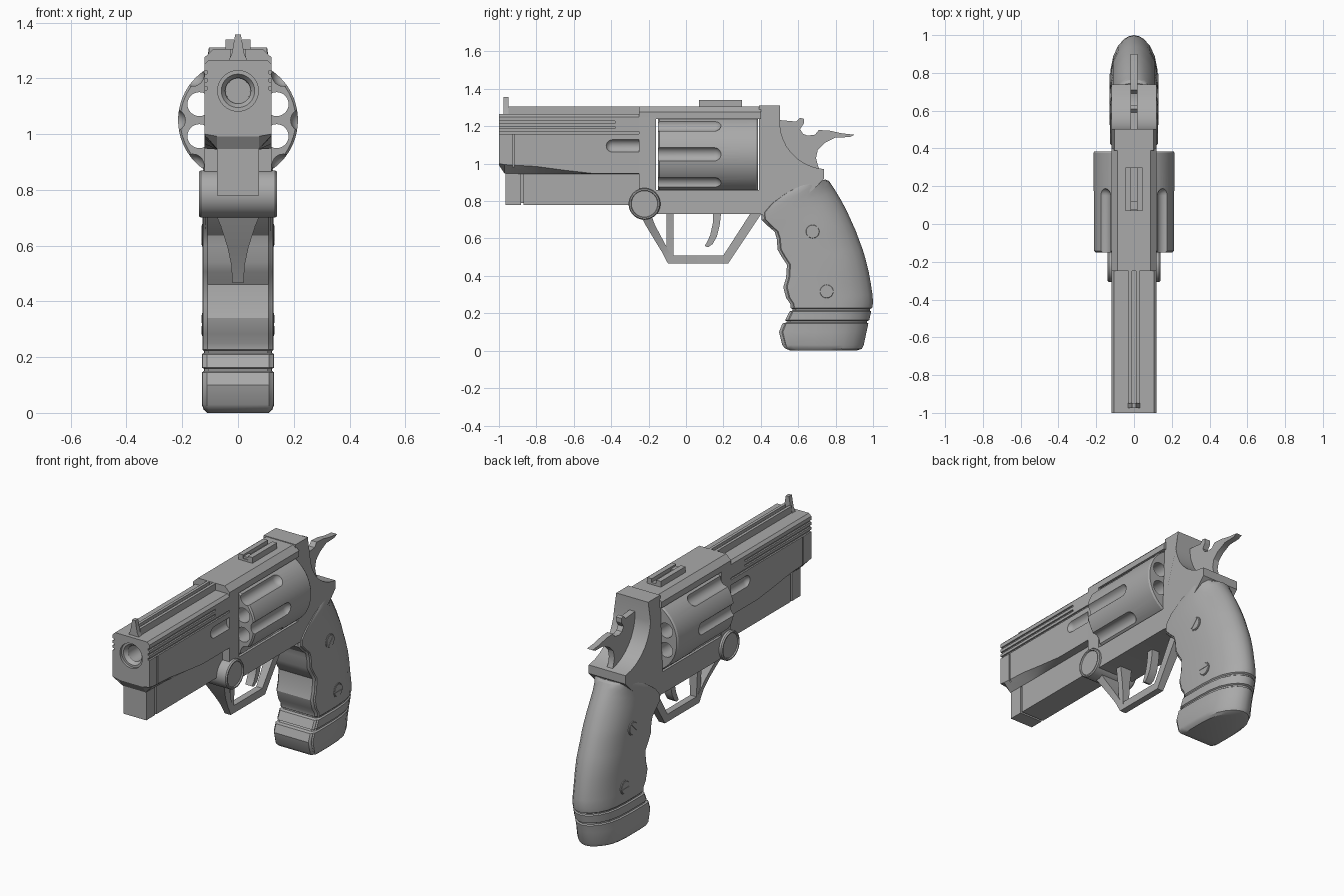
import bpy, bmesh, math
from math import sin, cos, pi

metal = bpy.data.materials.new("grey_metal")
metal.diffuse_color = (0.4, 0.4, 0.4, 1)


def loft(name, loops):
    """Skin a row of closed loops and cap both ends."""
    bm = bmesh.new()
    rings = [[bm.verts.new(p) for p in loop] for loop in loops]
    n = len(rings[0])
    for a, b in zip(rings, rings[1:]):
        for i in range(n):
            j = (i + 1) % n
            bm.faces.new((a[i], a[j], b[j], b[i]))
    bm.faces.new(rings[0])
    bm.faces.new(rings[-1])
    bmesh.ops.recalc_face_normals(bm, faces=bm.faces[:])
    me = bpy.data.meshes.new(name)
    bm.to_mesh(me)
    bm.free()
    me.materials.append(metal)
    ob = bpy.data.objects.new(name, me)
    bpy.context.collection.objects.link(ob)
    return ob


def box(name, x0, x1, y0, y1, z0, z1):
    return loft(name, [[(x0, y, z0), (x1, y, z0), (x1, y, z1), (x0, y, z1)] for y in (y0, y1)])


def side_prism(name, pts, hw):
    return loft(name, [[(x, y, z) for y, z in pts] for x in (-hw, hw)])


def front_prism(name, pts, y0, y1):
    """Half outline (x, z) mirrored in x and pushed along y."""
    full = pts + [(-x, z) for x, z in reversed(pts)]
    return loft(name, [[(x, y, z) for x, z in full] for y in (y0, y1)])


def strip(name, rows):
    return loft(name, [[(-w, a, b), (w, a, b), (w, c, d), (-w, c, d)] for a, b, c, d, w in rows])


def lathe(name, axis, centre, prof, n=32):
    """Profile of (distance, radius) turned round x or y; centre is (y, z) or (x, z)."""
    u, z = centre
    loops = []
    for d, r in prof:
        ring = [(u + r * cos(2 * pi * i / n), z + r * sin(2 * pi * i / n)) for i in range(n)]
        loops.append([(d, p, q) if axis == 'x' else (p, d, q) for p, q in ring])
    return loft(name, loops)


def cut(ob, cutters):
    for c in cutters:
        c.hide_render = True
        m = ob.modifiers.new("cut", 'BOOLEAN')
        m.operation, m.solver, m.object = 'DIFFERENCE', 'EXACT', c
        bpy.context.view_layer.objects.active = ob
        bpy.ops.object.modifier_apply(modifier=m.name)
        bpy.data.objects.remove(c)


def capsule(y0, y1, r):
    """Profile with a round nose at y0, or at y1 when y1 < y0."""
    s = 1 if y1 > y0 else -1
    nose = [(y0 + s * r * (1 - cos(a * pi / 12)), r * sin(a * pi / 12)) for a in (0.4, 1, 2, 3, 4, 5, 6)]
    return nose + [(y1, r)]


# Barrel shroud: the lower shoulder sinks towards the rear
loops = []
for y, shoulder, floor in [(-1, 1.0, .992), (-.97, .995, .947), (-.8, .985, .945),
                           (-.65, .965, .945), (-.5, .948, .945), (-.25, .948, .945)]:
    half = [(.075, floor), (.12, shoulder), (.12, 1.25), (.105, 1.265)]
    loops.append([(x, y, z) for x, z in half + [(-x, z) for x, z in reversed(half)]])
barrel = loft("barrel", loops)
cutters = [lathe("bore_cut", 'y', (0, 1.155),
                 [(-1.05, .073), (-.985, .073), (-.985, .06), (-.965, .046), (-.5, .044)], 40)]
for s in (-1, 1):
    xs = sorted((s * .111, s * .15))
    for z, y1 in ((1.222, -.38), (1.193, -.38), (1.165, -.2)):
        cutters.append(box("groove_cut", *xs, -1.05, y1, z - .006, z + .006))
    cutters.append(box("seam_cut", *xs, -.928, -.918, .9, 1.155))
    cutters.append(lathe("slot_cut", 'y', (s * .135, 1.095), capsule(-.43, -.2, .037), 20))
cut(barrel, cutters)

# Underlug in two pieces with a narrow seam
box("underlug_nose", -.075, .075, -.965, -.882, .78, .96)
box("underlug", -.075, .075, -.87, -.2, .78, .96)
box("underlug_core", -.066, .066, -.9, -.85, .79, .95)

# Top rib, front sight and rear sight
box("rib_base", -.028, .028, -.95, -.24, 1.25, 1.288)
for s in (-1, 1):
    box("rib_rail", *sorted((s * .011, s * .028)), -.95, -.24, 1.25, 1.305)
    box("rear_sight_rail", *sorted((s * .015, s * .045)), .07, .3, 1.3, 1.34)
front_prism("front_sight", [(.035, 1.26), (.022, 1.29), (.01, 1.357)], -.975, -.948)
box("rear_sight_base", -.045, .045, .07, .3, 1.3, 1.318)
box("rear_sight_bar", -.015, .015, .075, .12, 1.3, 1.33)

# Frame: U-shaped side outline, closed by a chamfered top strap
frame = side_prism("frame", [
    (-.25, 1.25), (-.16, 1.25), (-.16, .86), (.39, .86), (.39, 1.31), (.503, 1.31), (.503, 1.2),
    (.508, 1.165), (.52, 1.13), (.535, 1.097), (.557, 1.065), (.592, 1.03), (.637, 1.0),
    (.685, .98), (.739, .97), (.739, .92), (.7, .88), (.5, .7), (.4, .73), (-.25, .73)], .12)
for v in frame.data.vertices:
    if v.co.y > .38 and v.co.z > 1.25:
        v.co.x *= .87
front_prism("top_strap", [(.12, 1.24), (.12, 1.275), (.088, 1.306)], -.25, .4)

# Eight-chamber cylinder with flutes
drum = lathe("cylinder", 'y', (0, 1.05), [(-.15, .207), (-.142, .215), (.375, .215), (.385, .209)], 64)
cutters = []
for i in range(8):
    a = i * pi / 4
    b = a + pi / 8
    cutters.append(lathe("flute_cut", 'y', (.229 * cos(a), 1.05 + .229 * sin(a)),
                         capsule(.19, -.2, .04), 24))
    cutters.append(lathe("chamber_cut", 'y', (.15 * cos(b), 1.05 + .15 * sin(b)),
                         [(-.2, .043), (.45, .043)], 24))
cut(drum, cutters)

# Crane pivot with a raised rim on both ends
half = [(.133, .066), (.133, .07), (.14, .073), (.14, .08), (.133, .085)]
lathe("crane_pivot", 'x', (-.222, .785), [(-d, r) for d, r in half] + half[::-1], 48)

# Trigger guard, its brace and the trigger
strip("trigger_guard", [
    (-.25, .735, -.19, .735, .09), (-.215, .67, -.165, .67, .062), (-.17, .595, -.125, .595, .038),
    (-.13, .53, -.09, .53, .024), (-.096, .465, -.07, .51, .02), (.225, .465, .2, .51, .02),
    (.405, .735, .345, .735, .03)])
strip("guard_brace", [(-.105, .74, -.068, .74, .04), (-.105, .62, -.068, .62, .025),
                      (-.105, .49, -.068, .49, .02)])
strip("trigger", [(.145, .74, .188, .74, .025), (.143, .68, .18, .67, .025), (.13, .62, .165, .61, .025),
                  (.115, .585, .142, .57, .024), (.1, .56, .118, .553, .022)])

# Hammer
side_prism("hammer", [
    (.48, 1.235), (.59, 1.225), (.61, 1.245), (.63, 1.24), (.63, 1.215), (.61, 1.185), (.625, 1.16),
    (.65, 1.15), (.69, 1.155), (.71, 1.18), (.77, 1.176), (.835, 1.162), (.9, 1.155), (.875, 1.142),
    (.8, 1.14), (.74, 1.11), (.705, 1.075), (.695, 1.03), (.705, .99), (.72, .96), (.48, .96)], .018)

# Grip: rows of front edge, back edge (y, z) and half width
rows = [
    (.56, 0, .91, 0, .11), (.53, .012, .94, .01, .123), (.515, .03, .95, .03, .13), (.497, .1, .965, .1, .13),
    (.515, .145, .975, .145, .13), (.535, .15, .967, .15, .122), (.54, .158, .968, .158, .122),
    (.53, .163, .98, .163, .13), (.553, .21, .99, .21, .13), (.57, .215, .983, .215, .122),
    (.57, .222, .983, .222, .122), (.56, .228, .995, .228, .128), (.558, .25, 1, .255, .128),
    (.535, .283, .997, .3, .128), (.52, .34, .988, .36, .128), (.535, .39, .977, .42, .128),
    (.54, .46, .96, .49, .128), (.51, .505, .945, .54, .128), (.49, .54, .93, .58, .128),
    (.485, .6, .908, .64, .128), (.474, .636, .89, .68, .128), (.44, .665, .863, .74, .128),
    (.405, .7, .832, .8, .128), (.405, .735, .802, .85, .128), (.45, .785, .78, .885, .128),
    (.53, .842, .765, .907, .126), (.63, .893, .745, .915, .118)]
section = [(0, .86), (.018, .92), (.032, .93), (.045, .985), (.12, 1), (.4, 1), (.6, .96), (.75, .86),
           (.87, .66), (.95, .42), (.985, .22), (1, 0)]
loops = []
for fy, fz, by, bz, w in rows:
    right = [(w * k, fy + (by - fy) * t, fz + (bz - fz) * t) for t, k in section]
    loops.append(right + [(-x, y, z) for x, y, z in reversed(right[:-1])])
loft("grip", loops)

# Slotted grip screws on both sides
for y, z, ang in ((.677, .637, pi / 4), (.752, .317, 0)):
    screw = lathe("grip_screw", 'x', (y, z), [(-.131, .034), (-.127, .038), (.127, .038), (.131, .034)], 32)
    c, s = cos(ang), sin(ang)
    slot = [(y + u * c - v * s, z + u * s + v * c) for u, v in
            ((-.06, -.006), (.06, -.006), (.06, .006), (-.06, .006))]
    cut(screw, [loft("slot_cut", [[(x, p, q) for p, q in slot] for x in ends])
                for ends in ((-.2, -.12), (.12, .2))])
    # shallow rim round each screw
    lathe("screw_rim", 'x', (y, z), [(-.129, .041), (.129, .041)], 32)

# Smooth curved parts, keep edges crisp
for ob in bpy.context.scene.objects:
    ob.select_set(True)
    bpy.context.view_layer.objects.active = ob
bpy.ops.object.shade_smooth_by_angle(angle=math.radians(30))
